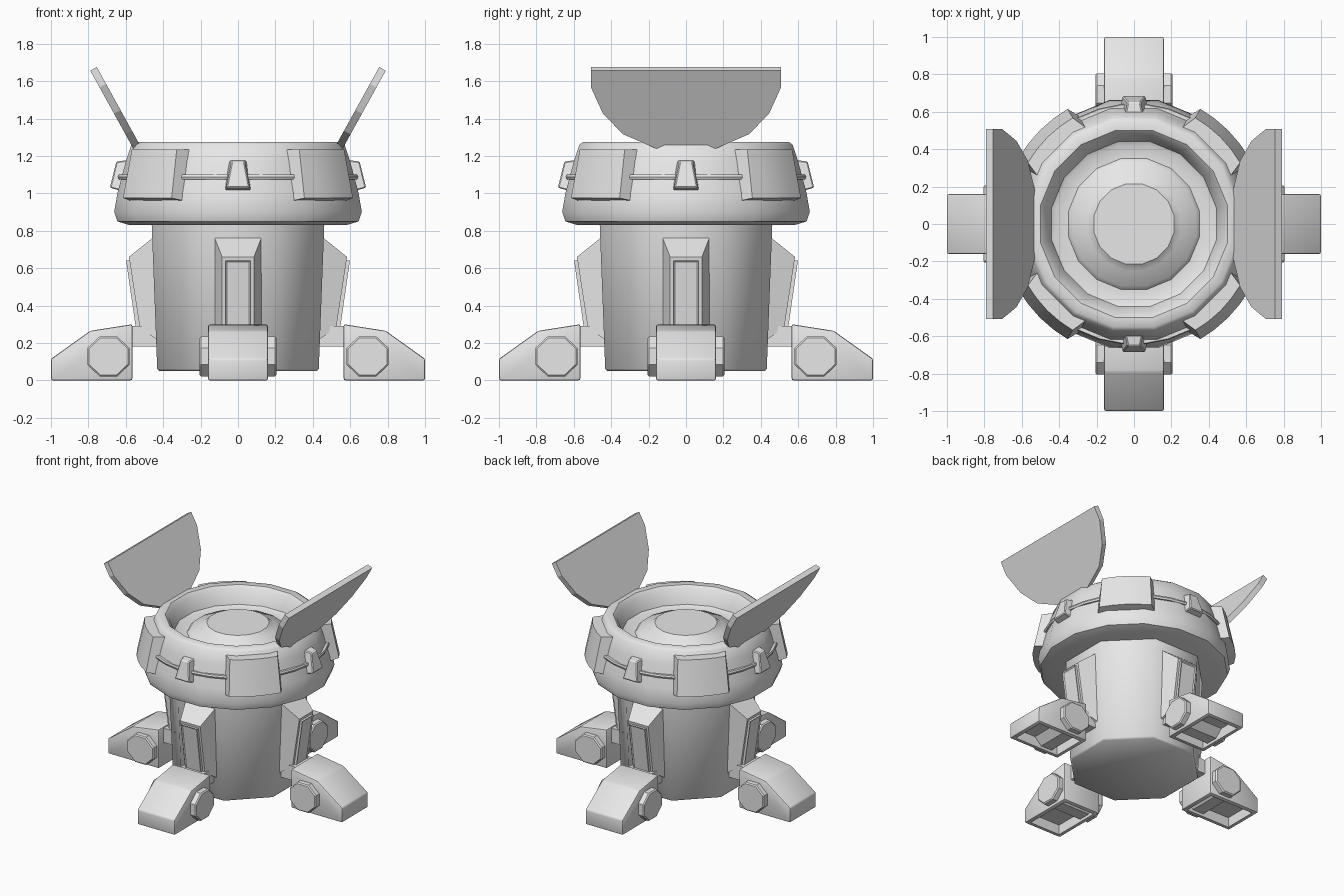
import bpy, bmesh, math
from mathutils import Matrix

cube = bpy.data.objects.get("Cube")
if cube:
    bpy.data.objects.remove(cube, do_unlink=True)

grey = bpy.data.materials.new("light_grey")
grey.use_nodes = True
grey.diffuse_color = (0.8, 0.8, 0.8, 1)
grey.node_tree.nodes["Principled BSDF"].inputs["Base Color"].default_value = (0.8, 0.8, 0.8, 1)


def finish(bm, name, smooth=0):
    bmesh.ops.recalc_face_normals(bm, faces=bm.faces)
    me = bpy.data.meshes.new(name)
    bm.to_mesh(me)
    bm.free()
    me.materials.append(grey)
    ob = bpy.data.objects.new(name, me)
    bpy.context.collection.objects.link(ob)
    if smooth:
        bpy.ops.object.select_all(action='DESELECT')
        ob.select_set(True)
        bpy.context.view_layer.objects.active = ob
        bpy.ops.object.shade_smooth_by_angle(angle=math.radians(smooth))
    return ob


def revolve(name, profile, sides, smooth):
    """Turn an (apothem, z) profile about z, with a flat side facing each axis."""
    bm = bmesh.new()
    k = 1 / math.cos(math.pi / sides)
    vs = [bm.verts.new((r * k, 0, z)) for r, z in profile]
    bmesh.ops.rotate(bm, verts=vs, matrix=Matrix.Rotation(math.pi / sides, 3, 'Z'))
    es = [bm.edges.new(p) for p in zip(vs, vs[1:])]
    bmesh.ops.spin(bm, geom=vs + es, axis=(0, 0, 1), cent=(0, 0, 0),
                   angle=2 * math.pi, steps=sides, use_merge=True)
    bmesh.ops.remove_doubles(bm, verts=bm.verts, dist=0.0005)
    return finish(bm, name, smooth)


def extrude(bm, points, offset):
    face = bm.faces.new([bm.verts.new(p) for p in points])
    new = bmesh.ops.extrude_face_region(bm, geom=[face])["geom"]
    bmesh.ops.translate(bm, vec=offset, verts=[v for v in new if isinstance(v, bmesh.types.BMVert)])
    bmesh.ops.recalc_face_normals(bm, faces=bm.faces)


def frustum(name, back, front, bevel=0.0, panel=False):
    """Block between two outward-facing quads, each given as (r, z, half width) low and high."""
    bm = bmesh.new()
    rings = []
    for (r0, z0, w0), (r1, z1, w1) in (back, front):
        rings.append([bm.verts.new(p) for p in
                      ((r0, -w0, z0), (r0, w0, z0), (r1, w1, z1), (r1, -w1, z1))])
    a, b = rings
    bm.faces.new(a)
    outer = bm.faces.new(b)
    for i in range(4):
        j = (i + 1) % 4
        bm.faces.new((a[i], a[j], b[j], b[i]))
    bmesh.ops.recalc_face_normals(bm, faces=bm.faces)
    if panel:
        bmesh.ops.inset_individual(bm, faces=[outer], thickness=0.012, depth=-0.006)
    if bevel:
        bmesh.ops.bevel(bm, geom=bm.edges[:], offset=bevel, segments=1, affect='EDGES')
    return finish(bm, name)


def around(ob, count=4):
    """Repeat a part about the z axis."""
    for i in range(1, count):
        copy = ob.copy()
        copy.name = f"{ob.name}_{i + 1}"
        copy.matrix_world = Matrix.Rotation(2 * math.pi * i / count, 4, 'Z')
        bpy.context.collection.objects.link(copy)


# Central column and the bowl-shaped head
revolve("column", [(0, 0.05), (0.42, 0.05), (0.432, 0.062), (0.462, 0.85)], 8, 50)
revolve("dish", [(0, 0.83), (0.58, 0.83), (0.645, 0.85), (0.662, 0.90), (0.645, 1.0),
                 (0.60, 1.17), (0.57, 1.26), (0.55, 1.275), (0.50, 1.275), (0.475, 1.25),
                 (0.44, 1.15), (0.42, 1.14), (0.35, 1.14), (0.33, 1.165), (0.25, 1.19),
                 (0.215, 1.22), (0, 1.22)], 16, 40)
revolve("dish_band", [(0.59, 1.075), (0.637, 1.075), (0.642, 1.088), (0.637, 1.1), (0.59, 1.1)], 32, 40)

# Clips on the band
around(frustum("band_clip", ((0.58, 1.0, 0.078), (0.57, 1.18, 0.05)),
               ((0.685, 1.03, 0.062), (0.65, 1.17, 0.034)), 0.006))

# Curved armour pads between the clips
bm = bmesh.new()
rows = []
for i in range(-2, 3):
    row = []
    for r, z, spread in ((0.60, 0.95, 21), (0.71, 0.975, 15), (0.655, 1.235, 15), (0.53, 1.235, 21)):
        a = math.radians(45 + spread * i / 2)
        row.append(bm.verts.new((r * math.cos(a), r * math.sin(a), z)))
    rows.append(row)
for p, q in zip(rows, rows[1:]):
    for i in range(4):
        j = (i + 1) % 4
        bm.faces.new((p[i], p[j], q[j], q[i]))
bm.faces.new(rows[0])
bm.faces.new(rows[-1])
around(finish(bm, "dish_pad", 25))

# Tilted half-round wings on both sides
half = [(0.14, 1.25), (0.337, 1.335), (0.444, 1.445), (0.508, 1.585), (0.508, 1.675)]
outline = half + [(-y, z) for y, z in reversed(half)]
bm = bmesh.new()
extrude(bm, [(0.52 + (z - 1.25) * 0.553, y, z) for y, z in outline], (0.035, 0, -0.019))
around(finish(bm, "wing"), 2)

# Struts on the column with a raised panel
around(frustum("strut", ((0.42, 0.21, 0.13), (0.44, 0.775, 0.13)),
               ((0.525, 0.28, 0.085), (0.583, 0.66, 0.085))))
around(frustum("strut_panel", ((0.515, 0.27, 0.068), (0.573, 0.64, 0.068)),
               ((0.545, 0.27, 0.068), (0.598, 0.64, 0.068)), panel=True))
around(frustum("ankle", ((0.42, 0.18, 0.1), (0.42, 0.29, 0.1)),
               ((0.58, 0.18, 0.1), (0.58, 0.29, 0.1))))

# Feet, hollow underneath
bm = bmesh.new()
side = [(0.565, 0), (1.0, 0), (1.0, 0.115), (0.79, 0.265), (0.565, 0.3)]
extrude(bm, [(x, -0.16, z) for x, z in side], (0, 0.32, 0))
bmesh.ops.bevel(bm, geom=bm.edges[:], offset=0.01, segments=2, profile=0.5, affect='EDGES')
bm.normal_update()
sole = max((f for f in bm.faces if f.normal.z < -0.99), key=lambda f: f.calc_area())
bmesh.ops.inset_region(bm, faces=[sole], thickness=0.03)
new = bmesh.ops.extrude_discrete_faces(bm, faces=[sole])["faces"][0]
bmesh.ops.translate(bm, vec=(0, 0, 0.075), verts=new.verts)
around(finish(bm, "foot", 30))

# Octagonal pivot bolts through the feet
bm = bmesh.new()
ring = [math.radians(22.5 + 45 * i) for i in range(8)]
extrude(bm, [(0.693 + 0.122 * math.cos(a), -0.205, 0.128 + 0.116 * math.sin(a)) for a in ring], (0, 0.41, 0))
caps = [e for e in bm.edges if abs(e.verts[0].co.y - e.verts[1].co.y) < 0.01]
bmesh.ops.bevel(bm, geom=caps, offset=0.008, segments=1, affect='EDGES')
around(finish(bm, "foot_bolt"))
